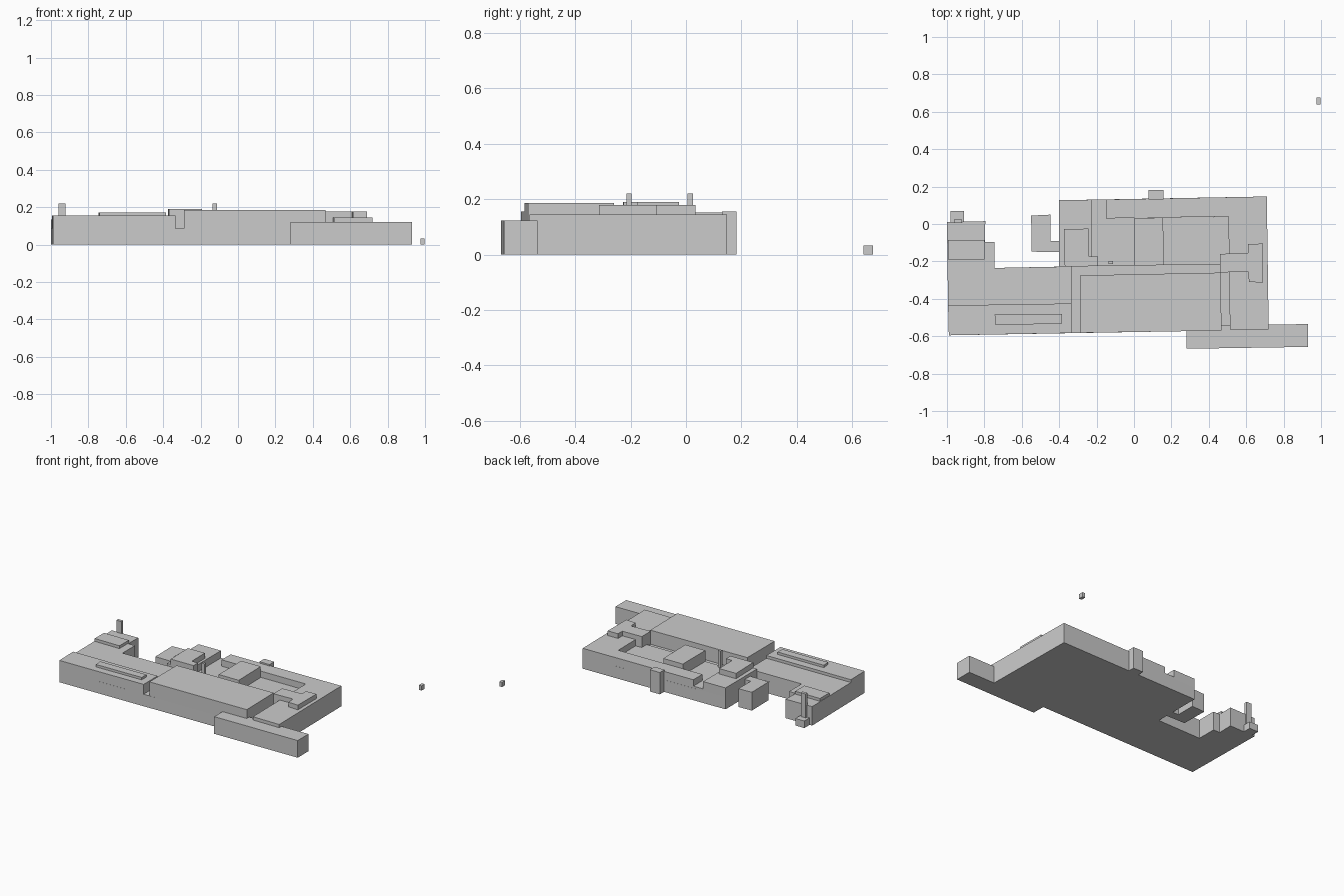
import bpy, bmesh


def prism(name, pts, top, bottom=0.0):
    """Extrude a plan outline from bottom to top."""
    bm = bmesh.new()
    face = bm.faces.new([bm.verts.new((x, y, bottom)) for x, y in pts])
    ext = bmesh.ops.extrude_face_region(bm, geom=[face])
    for v in ext["geom"]:
        if isinstance(v, bmesh.types.BMVert):
            v.co.z = top
    bmesh.ops.recalc_face_normals(bm, faces=bm.faces)
    mesh = bpy.data.meshes.new(name)
    bm.to_mesh(mesh)
    bm.free()
    obj = bpy.data.objects.new(name, mesh)
    bpy.context.collection.objects.link(obj)
    return obj


def box(name, x0, x1, y0, y1, top, bottom=0.0):
    return prism(name, [(x0, y0), (x1, y0), (x1, y1), (x0, y1)], top, bottom)


FLOOR = 0.085  # corridor level shared by all the wings

# Common base under the whole complex
prism("base_slab", [(-0.99, -0.595), (0.72, -0.565), (0.71, 0.147), (-0.40, 0.127),
                    (-0.40, -0.228), (-0.745, -0.235), (-0.745, -0.095),
                    (-0.797, -0.095), (-0.795, 0.015), (-1.0, 0.01)], FLOOR)

# Left wing: low rear roof, taller front strip, ridge and roof box
prism("left_wing_rear", [(-0.994, -0.435), (-0.335, -0.425), (-0.335, -0.227),
                         (-0.745, -0.235), (-0.745, -0.095), (-0.797, -0.095),
                         (-0.795, 0.015), (-1.0, 0.01)], 0.135, FLOOR)
prism("left_wing_front", [(-0.99, -0.595), (-0.335, -0.583), (-0.335, -0.425),
                          (-0.994, -0.435)], 0.155, FLOOR)
prism("left_roof_ridge", [(-0.74, -0.54), (-0.385, -0.533), (-0.385, -0.48),
                          (-0.745, -0.485)], 0.172, 0.155)
box("left_roof_box", -0.995, -0.80, -0.19, -0.085, 0.155, 0.135)

# Chimney with its small footing
box("chimney_footing", -0.98, -0.91, 0.01, 0.07, 0.05)
box("chimney", -0.96, -0.922, 0.005, 0.026, 0.22)

# Long front hall
prism("front_hall", [(-0.29, -0.582), (0.468, -0.57), (0.463, -0.26),
                     (-0.29, -0.275)], 0.185, FLOOR)

# Courtyard floor and the hall standing in it
prism("courtyard_floor", [(-0.225, -0.225), (0.51, -0.215), (0.51, 0.04),
                          (-0.15, 0.03), (-0.15, 0.131), (-0.225, 0.13)], 0.10, FLOOR)
prism("courtyard_hall", [(0.003, -0.222), (0.16, -0.22), (0.155, 0.034),
                         (0.003, 0.032)], 0.178, 0.10)
box("courtyard_mast", -0.135, -0.112, -0.215, -0.197, 0.22, FLOOR)

# Back and right wing around the courtyard
prism("back_right_wing", [(-0.15, 0.131), (-0.15, 0.03), (0.505, 0.04), (0.513, -0.565),
                          (0.72, -0.565), (0.71, 0.147)], 0.145, FLOOR)
prism("right_roof_block", [(0.46, -0.26), (0.61, -0.253), (0.615, -0.31), (0.69, -0.313),
                           (0.69, -0.105), (0.61, -0.107), (0.61, -0.155),
                           (0.46, -0.16)], 0.178, FLOOR)
box("back_annex", 0.078, 0.157, 0.13, 0.183, 0.155)

# Middle wing with its L-shaped upper floor
prism("middle_wing", [(-0.40, -0.228), (-0.225, -0.225), (-0.225, 0.13),
                      (-0.40, 0.127)], 0.152, FLOOR)
prism("middle_upper_floor", [(-0.37, -0.228), (-0.193, -0.225), (-0.193, -0.175),
                             (-0.24, -0.175), (-0.243, -0.025), (-0.375, -0.027)],
      0.19, FLOOR)

# Detached outbuildings
prism("side_outbuilding", [(-0.547, -0.148), (-0.40, -0.15), (-0.40, -0.09),
                           (-0.447, -0.09), (-0.447, 0.05), (-0.55, 0.045)], 0.13)
prism("front_right_building", [(0.28, -0.667), (0.93, -0.657), (0.93, -0.535),
                               (0.28, -0.545)], 0.122)
box("far_hut", 0.975, 0.997, 0.64, 0.675, 0.033)
